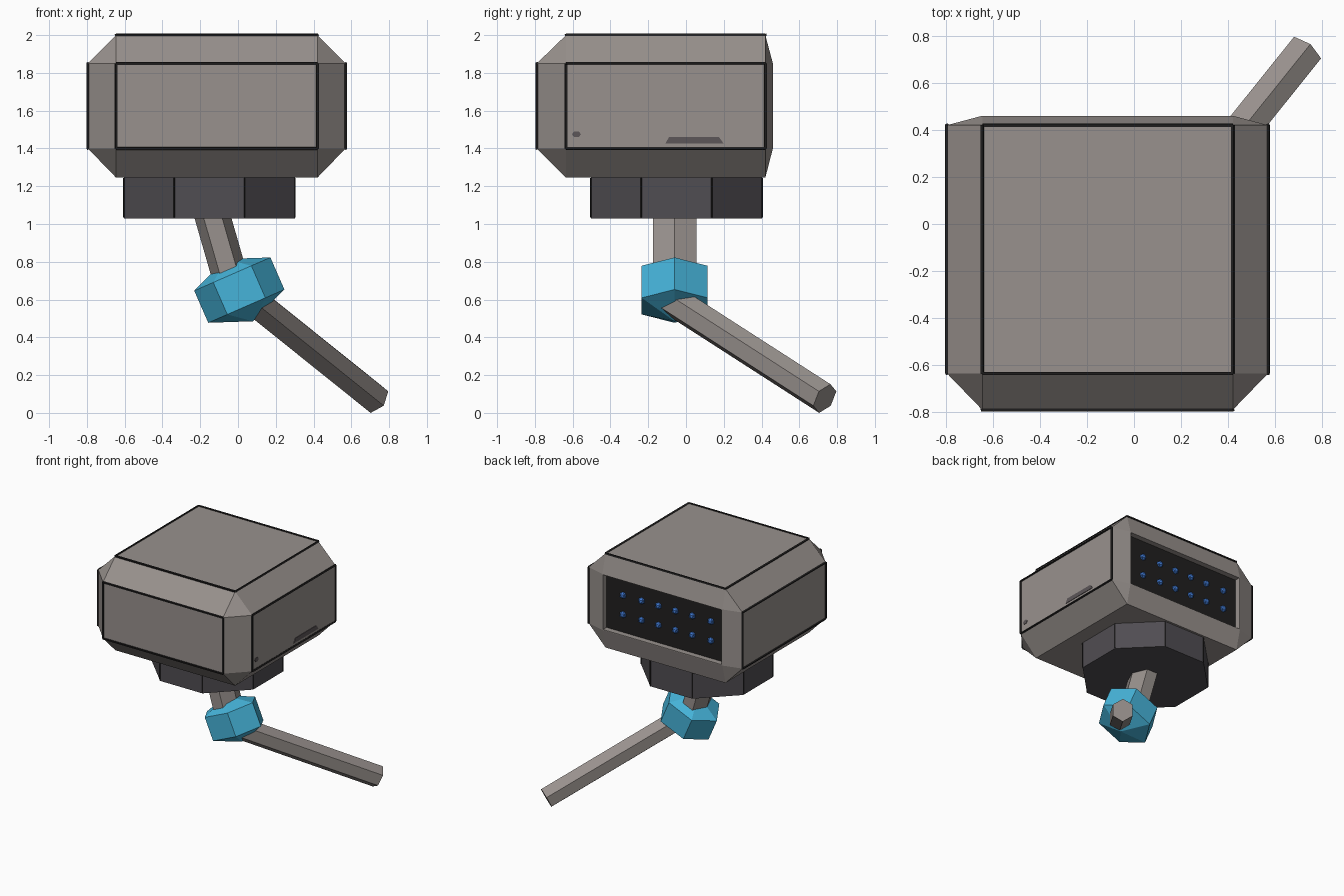
import bpy, bmesh, math
from mathutils import Vector

if "Cube" in bpy.data.objects:
    bpy.data.objects.remove(bpy.data.objects["Cube"])


def material(name, r, g, b):
    lin = [((c / 255 + 0.055) / 1.055) ** 2.4 for c in (r, g, b)]
    m = bpy.data.materials.new(name)
    m.diffuse_color = (*lin, 1)
    m.use_nodes = True
    m.node_tree.nodes["Principled BSDF"].inputs["Base Color"].default_value = m.diffuse_color
    return m


GREY = material("warm_grey", 152, 145, 141)
DARK = material("dark_plum_grey", 80, 77, 82)
BLUE = material("joint_blue", 70, 180, 218)
BLACK = material("near_black", 32, 31, 31)
LIGHT = material("light_blue", 62, 118, 205)
PATCH = material("patch_grey", 92, 86, 88)


def finish(name, bm, *mats):
    bmesh.ops.recalc_face_normals(bm, faces=bm.faces)
    me = bpy.data.meshes.new(name)
    bm.to_mesh(me)
    bm.free()
    for m in mats:
        me.materials.append(m)
    ob = bpy.data.objects.new(name, me)
    bpy.context.collection.objects.link(ob)
    return ob


def hull(points):
    """Flat-faced convex solid around the points."""
    bm = bmesh.new()
    for p in points:
        bm.verts.new(p)
    bmesh.ops.convex_hull(bm, input=bm.verts)
    bmesh.ops.dissolve_limit(bm, angle_limit=0.02, verts=bm.verts, edges=bm.edges)
    return bm


def ring(centre, axis, hint, ru, rv, sides, turn=0):
    """Polygon across the axis; first corner points towards the hint."""
    axis = Vector(axis).normalized()
    u = Vector(hint)
    u = (u - axis * u.dot(axis)).normalized()
    v = axis.cross(u)
    angles = [math.tau * i / sides + turn for i in range(sides)]
    return [Vector(centre) + u * ru * math.cos(a) + v * rv * math.sin(a) for a in angles]


def rod(name, p, q, ru, rv, sides, mat, hint, turn=0):
    d = Vector(q) - Vector(p)
    pts = ring(p, d, hint, ru, rv, sides, turn) + ring(q, d, hint, ru, rv, sides, turn)
    return finish(name, hull(pts), mat)


# Head: chamfered box, shallow chamfer at the back
outer = [(-0.795, 0.57), (-0.79, 0.46), (1.245, 2.0)]
inner = [(-0.645, 0.42), (-0.635, 0.42), (1.40, 1.85)]
points = []
for axis in range(3):
    for corner in range(8):
        side = [(corner >> k) & 1 for k in range(3)]
        points.append([(outer if k == axis else inner)[k][side[k]] for k in range(3)])
bm = hull(points)
bm.normal_update()

# Remember the panel edges that carry a dark seam (not underside or back)
seams = []
for e in bm.edges:
    normals = [f.normal for f in e.link_faces]
    if any(n.z > 0.99 or n.y < -0.99 or abs(n.x) > 0.99 for n in normals):
        seams.append([v.co.copy() for v in e.verts])

# Recessed dark panel in the back of the head
back = max(bm.faces, key=lambda f: f.normal.y)
bmesh.ops.inset_region(bm, faces=[back], thickness=0.008)
new = bmesh.ops.extrude_discrete_faces(bm, faces=[back])["faces"][0]
for v in new.verts:
    v.co.y -= 0.045
new.material_index = 1
finish("head", bm, GREY, BLACK)

# Seams along the panel edges
for i, (p, q) in enumerate(seams):
    rod(f"head_seam_{i}", p, q, 0.009, 0.009, 4, BLACK, (0.3, 0.5, 0.7))

# Two rows of small lights on the back panel
for row, z in enumerate((1.705, 1.55)):
    for col, dx in enumerate((-0.39, -0.225, -0.075, 0.075, 0.225, 0.39)):
        bm = bmesh.new()
        bmesh.ops.create_icosphere(bm, subdivisions=1, radius=0.028)
        bmesh.ops.translate(bm, verts=bm.verts, vec=(-0.125 + dx, 0.42, z))
        finish(f"back_light_{row}_{col}", bm, LIGHT)

# Small painted marks on the right side
x = 0.568
finish("side_mark", hull([(x + t, y, z) for t in (0, 0.006) for y, z in
                          ((-0.11, 1.425), (0.2, 1.425), (0.175, 1.46), (-0.09, 1.46))]), PATCH)
rod("side_dot", (x, -0.58, 1.475), (x + 0.006, -0.58, 1.475), 0.024, 0.018, 6, PATCH, (0, 1, 0))

# Octagonal collar under the head, with thin corner seams
R, turn = 0.49, math.pi / 8
rod("collar", (-0.152, -0.05, 1.03), (-0.152, -0.05, 1.25), R, R, 8, DARK, (1, 0, 0), turn)
for i, p in enumerate(ring((-0.152, -0.05, 1.035), (0, 0, 1), (1, 0, 0), R, R, 8, turn)):
    rod(f"collar_seam_{i}", p, p + Vector((0, 0, 0.208)), 0.005, 0.005, 4, BLACK, (1, 0, 0))

# Leaning six-sided neck
rod("neck", (-0.02, -0.06, 0.64), (-0.155, -0.06, 1.11), 0.094, 0.133, 6, GREY, (1, 0, 0))

# Tilted six-sided ball joint
c, up = Vector((0.007, -0.06, 0.65)), Vector((-0.4, 0, 0.916)).normalized()
pts = [c + up * 0.18, c - up * 0.18]
for h in (-0.0925, 0.0925):
    pts += ring(c + up * h, up, (1, 0, 0), 0.22, 0.202, 6)
finish("ball_joint", hull(pts), BLUE)

# Six-sided arm reaching down and back
rod("lower_arm", (0.06, -0.095, 0.61), (0.726, 0.735, 0.076), 0.085, 0.085, 6, GREY, (0, 0, 1))
